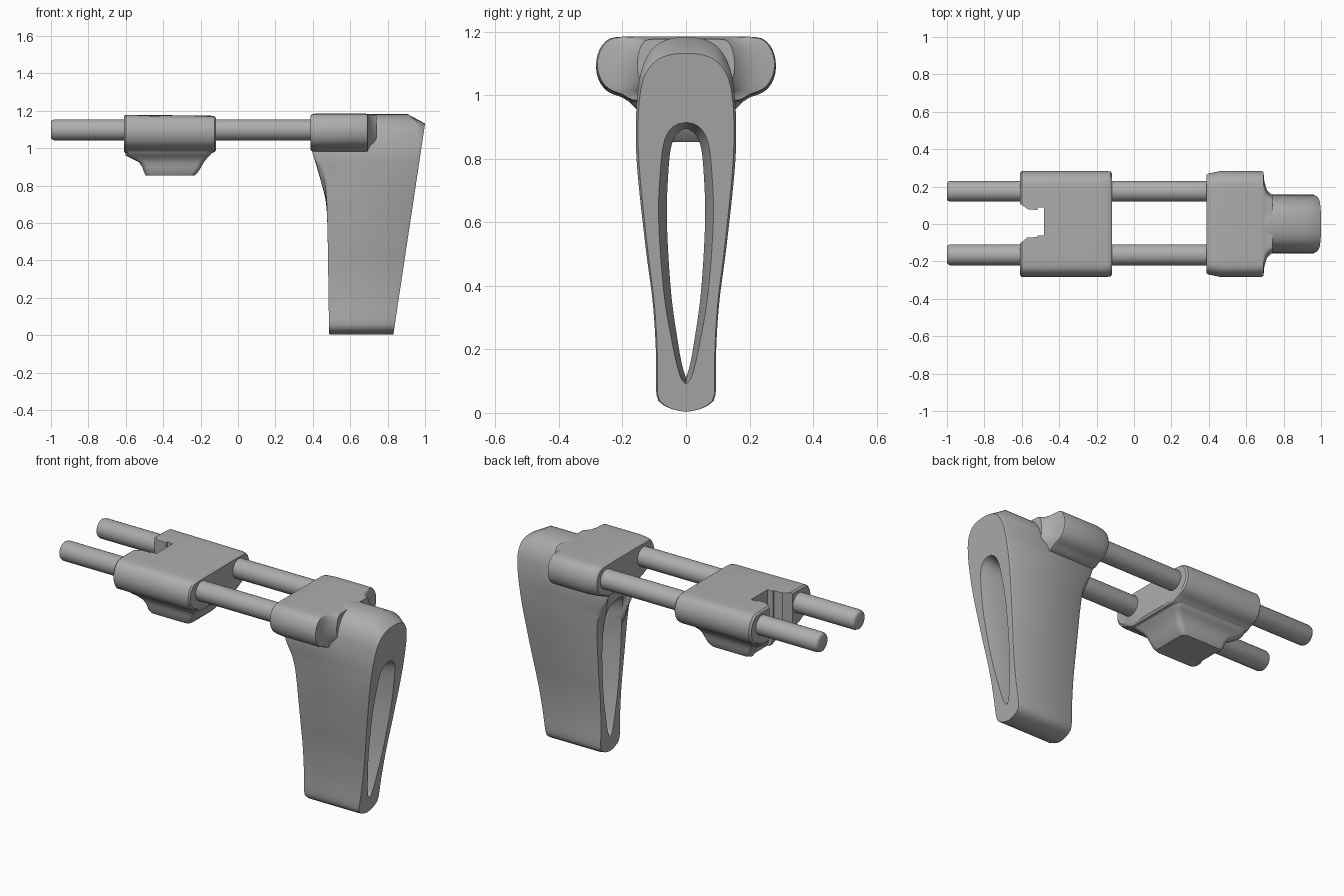
import bpy, bmesh, math
from mathutils import Vector

if "Cube" in bpy.data.objects:
    bpy.data.objects.remove(bpy.data.objects["Cube"])

grey = bpy.data.materials.new("plain grey")
grey.diffuse_color = (0.42, 0.42, 0.42, 1)
grey.use_nodes = True
grey.node_tree.nodes["Principled BSDF"].inputs["Base Color"].default_value = grey.diffuse_color


def loft(name, rings, closed=False, angle=35):
    """Skin a list of equal-length closed point rings; cap unless closed."""
    bm = bmesh.new()
    vs = [[bm.verts.new(p) for p in r] for r in rings]
    n = len(vs[0])
    pairs = list(zip(vs, vs[1:])) + ([(vs[-1], vs[0])] if closed else [])
    for a, b in pairs:
        for i in range(n):
            j = (i + 1) % n
            bm.faces.new((a[i], a[j], b[j], b[i]))
    if not closed:
        bm.faces.new(vs[0])
        bm.faces.new(vs[-1])
    bmesh.ops.recalc_face_normals(bm, faces=bm.faces)
    me = bpy.data.meshes.new(name)
    bm.to_mesh(me)
    bm.free()
    ob = bpy.data.objects.new(name, me)
    bpy.context.collection.objects.link(ob)
    me.materials.append(grey)
    shade(ob, angle)
    return ob


def shade(ob, angle=35):
    bpy.ops.object.select_all(action='DESELECT')
    ob.select_set(True)
    bpy.context.view_layer.objects.active = ob
    bpy.ops.object.shade_smooth_by_angle(angle=math.radians(angle))


def spline(pts, n):
    """Sample a smooth curve through pts, n + 1 points evenly by length."""
    p = [Vector(q) for q in pts]
    p = [2 * p[0] - p[1]] + p + [2 * p[-1] - p[-2]]
    fine = []
    for a, b, c, d in zip(p, p[1:], p[2:], p[3:]):
        for k in range(20):
            t = k / 20
            fine.append(0.5 * (2 * b + (c - a) * t + (2 * a - 5 * b + 4 * c - d) * t * t
                               + (3 * b - a - 3 * c + d) * t ** 3))
    fine.append(p[-2])
    lens = [0]
    for a, b in zip(fine, fine[1:]):
        lens.append(lens[-1] + (b - a).length)
    out, k = [], 0
    for i in range(n + 1):
        s = lens[-1] * i / n
        while k < len(lens) - 2 and lens[k + 1] < s:
            k += 1
        out.append(fine[k].lerp(fine[k + 1], (s - lens[k]) / (lens[k + 1] - lens[k])))
    return out


def mirrored(half):
    """Close a half outline (first and last points on y = 0)."""
    half = [tuple(q) for q in half]
    return half + [(-y, z) for y, z in half[-2:0:-1]]


def lerp_table(tab, z):
    for (z0, x0), (z1, x1) in zip(tab, tab[1:]):
        if z <= z1:
            return x0 + (x1 - x0) * max(0, (z - z0) / (z1 - z0))
    return tab[-1][1]


# Leg: a loop-shaped grip, outline and slot both in the y-z plane
N = 56
outer = mirrored(spline([(0, .003), (.045, .012), (.085, .035), (.094, .07), (.095, .2), (.105, .35),
                         (.127, .52), (.152, .75), (.158, .88), (.153, 1.0), (.137, 1.09),
                         (.1, 1.152), (.05, 1.178), (0, 1.183)], N))
slot = mirrored(spline([(0, .11), (.012, .15), (.025, .22), (.047, .38), (.06, .6), (.056, .75),
                        (.046, .84), (.025, .882), (0, .895)], N))
rim = [(y * 1.3 + math.copysign(.008, y) * (abs(y) > .001), .5 + (z - .5) * 1.05) for y, z in slot]
face = [(y * .955, z if z < .95 else .95 + (z - .95) * .78) for y, z in outer]
front_face = [(y * .93, .5 + (z - .5) * .995) for y, z in outer]
front_x = [(0, .487), (.5, .48), (.7, .475), (.8, .468), (.87, .45), (.93, .415), (.98, .395), (1.2, .42)]
edge_x = [(0, .818), (.95, .962), (1.08, .965), (1.15, .94), (1.183, .905)]
back_x = [(0, .83), (1.13, 1.0)]


def leg_ring(outline, table, dx=0):
    return [(lerp_table(table, z) + dx, y, z) for y, z in outline]


loft("leg", [leg_ring(front_face, front_x), leg_ring(outer, front_x, .018),
             leg_ring(outer, edge_x), leg_ring(face, back_x),
             leg_ring(rim, back_x), leg_ring(slot, back_x, -.07),
             leg_ring(slot, front_x, .05), leg_ring(rim, front_x)], closed=True)

# Cross-section shared by the two slabs that carry the rods
slab = mirrored(spline([(0, 1.185), (.11, 1.185), (.215, 1.183), (.25, 1.172), (.274, 1.14), (.283, 1.095),
                        (.272, 1.05), (.245, 1.018), (.2, 1.0), (.165, .982), (.08, .98), (0, .98)], 40))


def slab_ring(x, sy=1, sz=1, dz=0):
    return [(x, y * sy, 1.083 + (z - 1.083) * sz + dz) for y, z in slab]


loft("leg_clamp", [slab_ring(.388, .93, .88), slab_ring(.396, .95, .96), slab_ring(.415, .965),
                   slab_ring(.46), slab_ring(.68), slab_ring(.692, .985, .98),
                   slab_ring(.697, .8, .96), slab_ring(.71, .64, .94), slab_ring(.74, .54, .92)])

# Sliding block: slab above, tapered foot below
block = loft("sliding_block", [slab_ring(-.61, .96, .92, -.006), slab_ring(-.6, 1, 1, -.007),
                               slab_ring(-.145, 1, .98, -.009), slab_ring(-.125, .99, .93, -.008),
                               slab_ring(-.117, .96, .84, -.006)])


def foot_ring(z, x0, x1, hy, r=.03):
    pts = []
    for cx, cy, a0 in ((x1 - r, hy - r, 0), (x0 + r, hy - r, 90),
                       (x0 + r, r - hy, 180), (x1 - r, r - hy, 270)):
        for k in range(7):
            a = math.radians(a0 + k * 15)
            pts.append((cx + r * math.cos(a), cy + r * math.sin(a), z))
    return pts


foot = loft("block_foot", [foot_ring(1.03, -.605, -.125, .2), foot_ring(.985, -.605, -.13, .185),
                           foot_ring(.96, -.6, -.152, .16), foot_ring(.945, -.57, -.166, .145),
                           foot_ring(.925, -.53, -.182, .135), foot_ring(.9, -.512, -.196, .13),
                           foot_ring(.87, -.502, -.215, .125), foot_ring(.853, -.492, -.232, .115)])

# Notch cut through the outer end of the block
notch = [(-.7, -.11), (-.61, -.105), (-.57, -.072), (-.515, -.07), (-.515, -.062), (-.48, -.062),
         (-.48, .088), (-.515, .088), (-.515, .075), (-.565, .078), (-.61, .108), (-.7, .11)]
cutter = loft("notch_cutter", [[(x, y, z) for x, y in notch] for z in (.7, 1.4)])
for ob in (block, foot):
    bpy.context.view_layer.objects.active = ob
    m = ob.modifiers.new("notch", 'BOOLEAN')
    m.operation, m.solver, m.object = 'DIFFERENCE', 'EXACT', cutter
    bpy.ops.object.modifier_move_to_index(modifier="notch", index=0)
    bpy.ops.object.modifier_apply(modifier="notch")
    shade(ob)
bpy.data.objects.remove(cutter)

# Two rods with softened outer ends
for label, cy in (("front", -.165), ("rear", .175)):
    rings = []
    for x, r in ((-1, .043), (-.995, .051), (-.982, .056), (.55, .056)):
        rings.append([(x, cy + r * math.cos(k * math.pi / 16), 1.098 + r * math.sin(k * math.pi / 16))
                      for k in range(32)])
    loft(label + "_rod", rings, angle=40)
